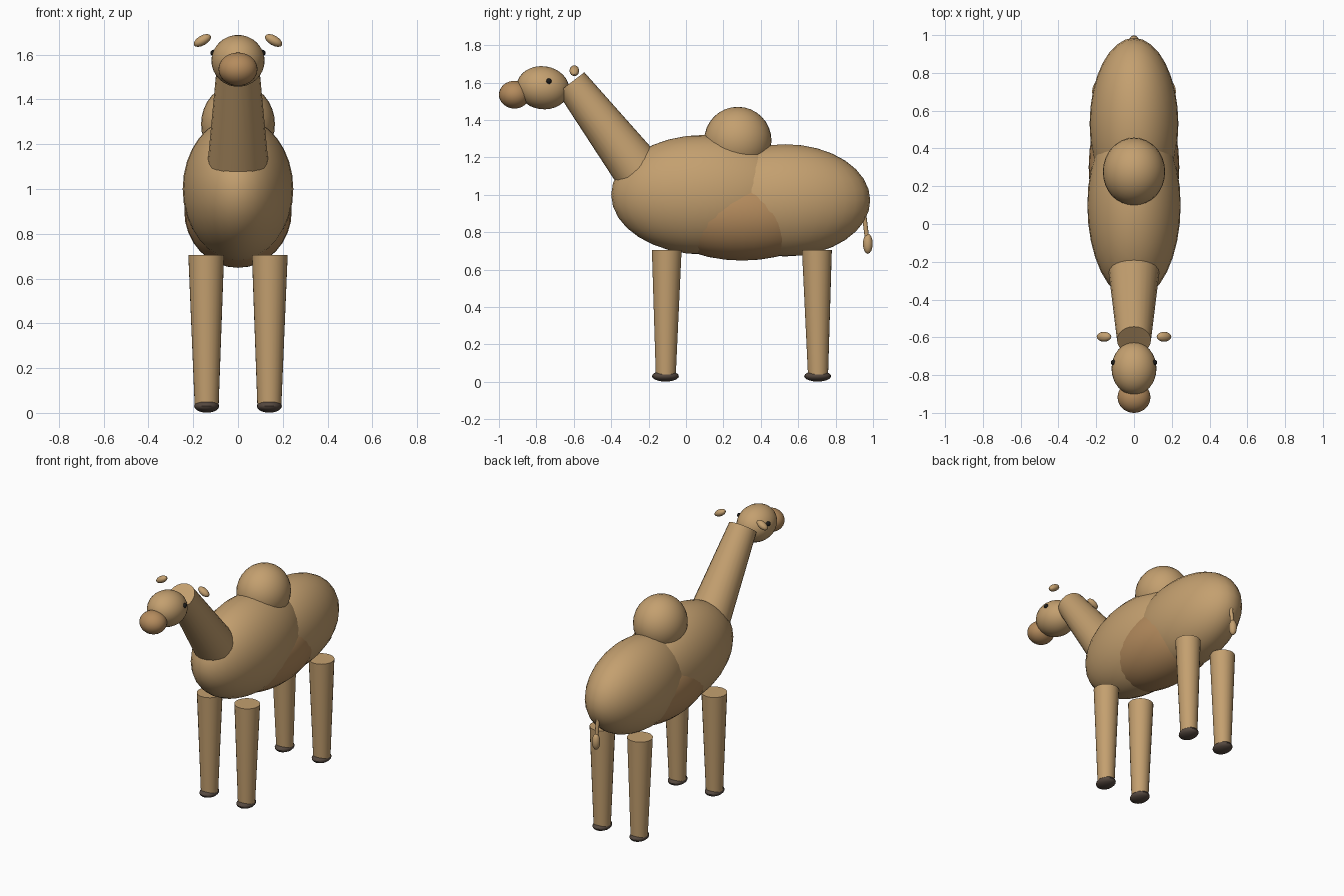
import bpy, math
from mathutils import Vector

if "Cube" in bpy.data.objects:
    bpy.data.objects.remove(bpy.data.objects["Cube"])


def material(name, rgb):
    m = bpy.data.materials.new(name)
    m.diffuse_color = (*rgb, 1)
    m.use_nodes = True
    m.node_tree.nodes["Principled BSDF"].inputs["Base Color"].default_value = m.diffuse_color
    return m


TAN = material("tan_fur", (0.55, 0.35, 0.16))
WARM = material("warm_fur", (0.46, 0.26, 0.11))
DARK = material("dark_hoof", (0.09, 0.065, 0.05))
BLACK = material("eye_black", (0.01, 0.01, 0.01))


def finish(name, mat):
    ob = bpy.context.object
    ob.name = name
    ob.data.materials.append(mat)
    bpy.ops.object.shade_smooth_by_angle(angle=math.radians(40))
    return ob


def ellipsoid(name, loc, radii, mat, rot=(0, 0, 0), seg=32):
    bpy.ops.mesh.primitive_uv_sphere_add(segments=seg, ring_count=seg // 2, radius=1,
                                         location=loc, rotation=rot)
    bpy.context.object.scale = radii
    bpy.ops.object.transform_apply(location=False, rotation=False, scale=True)
    return finish(name, mat)


def limb(name, a, b, ra, rb, mat, seg=24):
    a, b = Vector(a), Vector(b)
    d = b - a
    bpy.ops.mesh.primitive_cone_add(vertices=seg, radius1=ra, radius2=rb, depth=d.length,
                                    location=(a + b) / 2,
                                    rotation=d.to_track_quat('Z', 'Y').to_euler())
    return finish(name, mat)


# Body masses
ellipsoid("chest", (0, 0.10, 1.0), (0.247, 0.50, 0.32), TAN)
ellipsoid("rump", (0, 0.53, 0.97), (0.235, 0.455, 0.30), TAN)
ellipsoid("belly", (0, 0.30, 0.90), (0.24, 0.47, 0.252), WARM)
ellipsoid("hump", (0, 0.277, 1.29), (0.165, 0.18, 0.18), TAN)

# Neck and head
limb("neck", (0, -0.25, 1.122), (0, -0.615, 1.60), 0.135, 0.09, TAN)
ellipsoid("head", (0, -0.765, 1.572), (0.119, 0.141, 0.115), TAN, rot=(math.radians(-8), 0, 0))
ellipsoid("snout", (0, -0.917, 1.535), (0.087, 0.083, 0.074), WARM)

# Tail
limb("tail", (0, 0.95, 0.91), (0, 0.97, 0.75), 0.012, 0.012, TAN, 12)
ellipsoid("tail_tuft", (0, 0.972, 0.738), (0.026, 0.026, 0.054), TAN, seg=16)

# Mirrored parts: eyes, ears, legs and feet
for side, s in (("left", 1), ("right", -1)):
    ellipsoid(side + "_eye", (s * 0.108, -0.733, 1.607), (0.015, 0.015, 0.015), BLACK, seg=16)
    ellipsoid(side + "_ear", (s * 0.159, -0.597, 1.663), (0.043, 0.026, 0.022), TAN,
              rot=(0, s * math.radians(30), 0), seg=16)
    for end, top_y, low_y in (("front", -0.103, -0.108), ("rear", 0.70, 0.706)):
        limb(f"{side}_{end}_leg", (s * 0.14, low_y, 0.04), (s * 0.142, top_y, 0.705),
             0.054, 0.08, TAN)
        ellipsoid(f"{side}_{end}_foot", (s * 0.14, low_y - 0.002, 0.03),
                  (0.056, 0.072, 0.029), DARK, seg=20)
